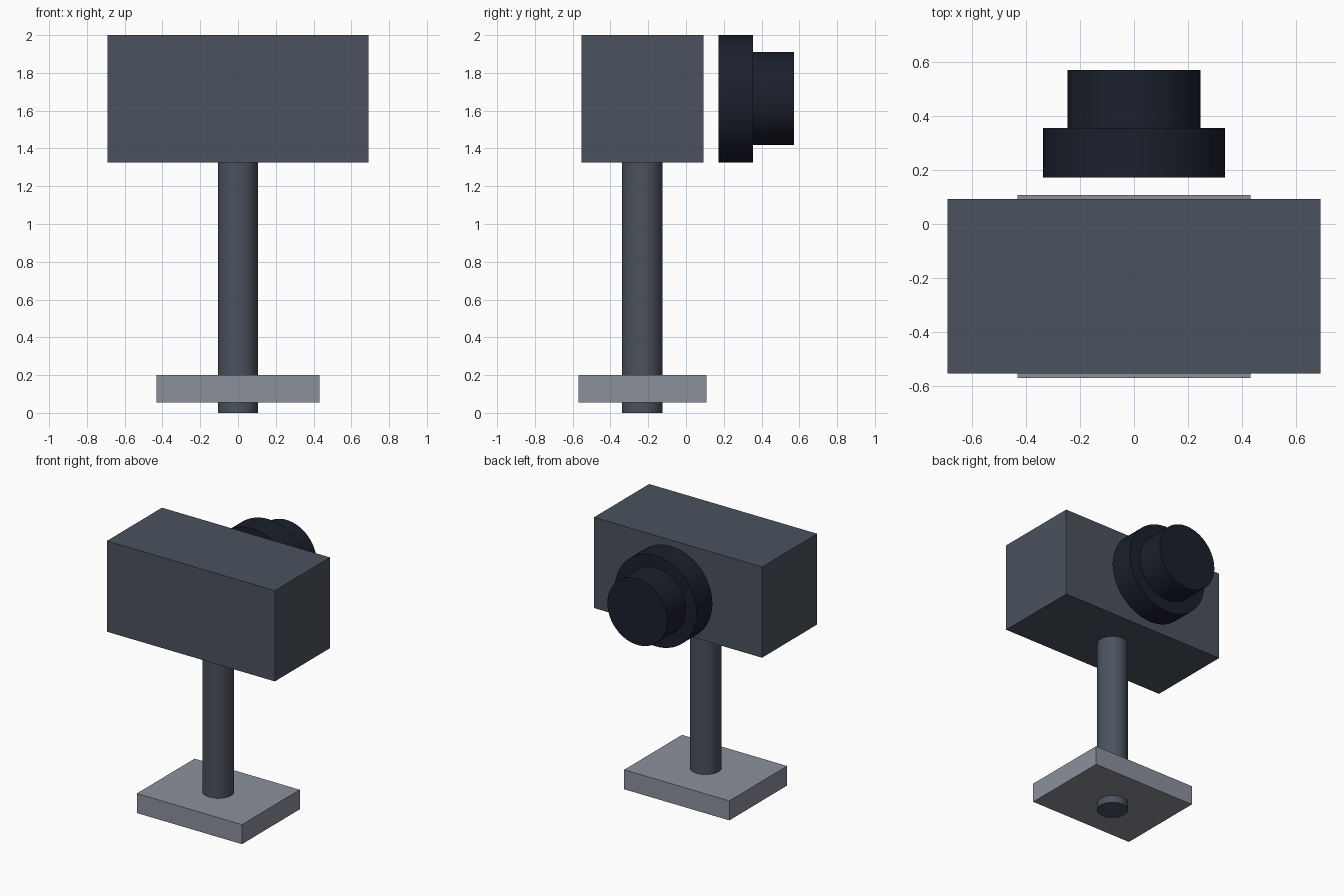
import bpy
from math import pi, radians

if "Cube" in bpy.data.objects:
    bpy.data.objects.remove(bpy.data.objects["Cube"])


def material(name, rgb):
    m = bpy.data.materials.new(name)
    m.diffuse_color = (*rgb, 1)
    m.use_nodes = True
    m.node_tree.nodes["Principled BSDF"].inputs["Base Color"].default_value = m.diffuse_color
    return m


slate = material("slate", (0.07, 0.085, 0.11))
grey = material("light_grey", (0.26, 0.28, 0.33))
black = material("lens_black", (0.011, 0.014, 0.025))


def box(name, lo, hi, mat):
    centre = [(a + b) / 2 for a, b in zip(lo, hi)]
    bpy.ops.mesh.primitive_cube_add(size=1, location=centre)
    ob = bpy.context.object
    ob.name = name
    ob.scale = [b - a for a, b in zip(lo, hi)]
    bpy.ops.object.transform_apply(location=False, rotation=False, scale=True)
    ob.data.materials.append(mat)


def cylinder(name, radius, depth, loc, mat, along_y=False):
    rot = (-pi / 2, 0, 0) if along_y else (0, 0, 0)
    bpy.ops.mesh.primitive_cylinder_add(vertices=64, radius=radius, depth=depth,
                                        location=loc, rotation=rot)
    ob = bpy.context.object
    ob.name = name
    ob.data.materials.append(mat)
    bpy.ops.object.shade_smooth_by_angle(angle=radians(30))


# Camera body
box("camera_body", (-0.69, -0.553, 1.326), (0.69, 0.093, 2.0), slate)

# Mounting plate and the post that pokes through it
box("mount_plate", (-0.432, -0.57, 0.055), (0.432, 0.108, 0.2), grey)
cylinder("post", 0.107, 1.33, (0, -0.231, 0.665), slate)

# Lens: wide ring, then the narrower barrel
cylinder("lens_ring", 0.337, 0.183, (0, 0.2635, 1.663), black, along_y=True)
cylinder("lens_barrel", 0.246, 0.217, (0, 0.4625, 1.665), black, along_y=True)
